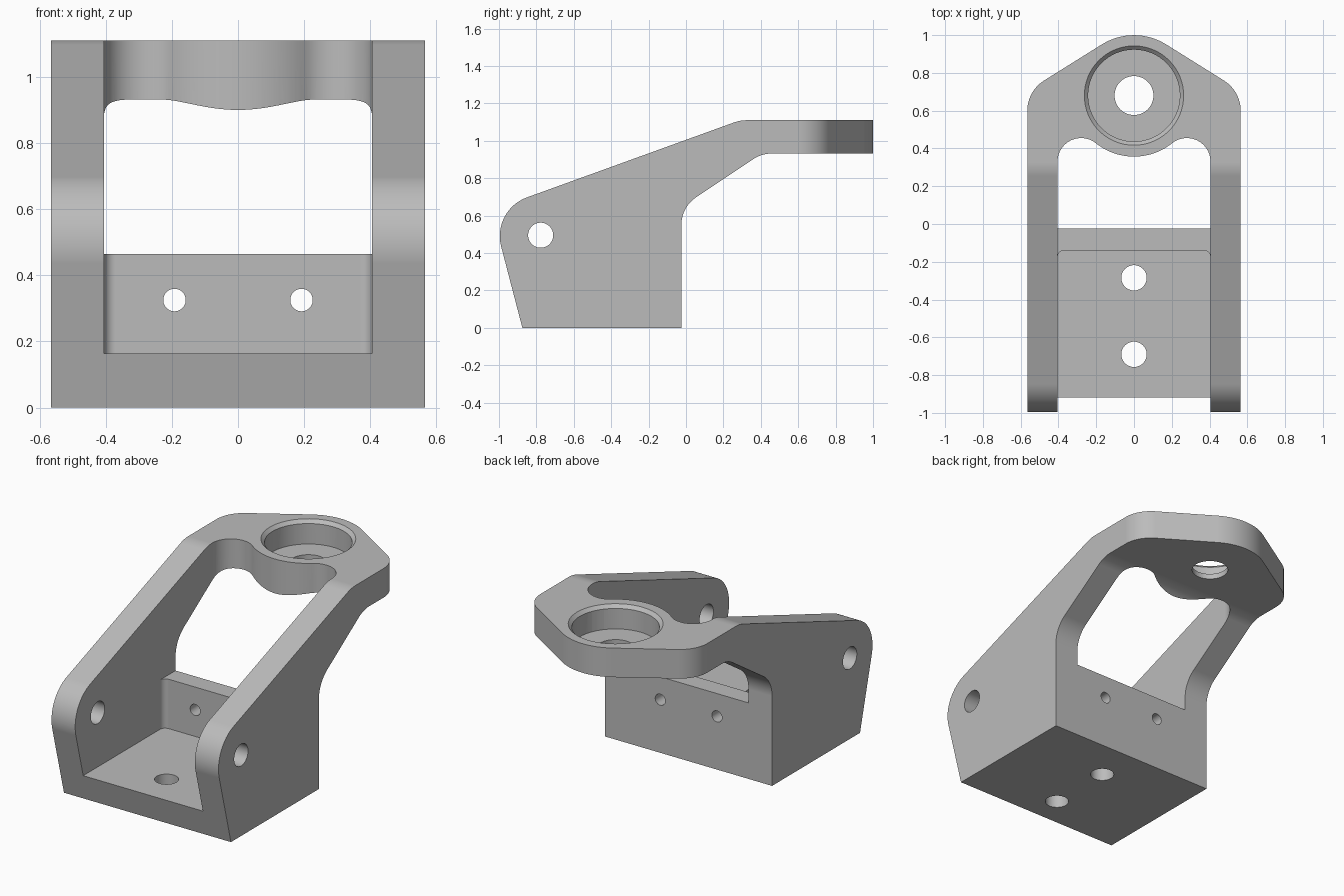
import bpy
import bmesh
import math
from mathutils import Vector

if "Cube" in bpy.data.objects:
    bpy.data.objects.remove(bpy.data.objects["Cube"], do_unlink=True)

grey = bpy.data.materials.new("plain grey")
grey.use_nodes = True
grey.diffuse_color = (0.5, 0.5, 0.5, 1)
grey.node_tree.nodes["Principled BSDF"].inputs["Base Color"].default_value = (0.5, 0.5, 0.5, 1)

PLACE = {"X": lambda u, v, h: (h, u, v),
         "Y": lambda u, v, h: (u, h, v),
         "Z": lambda u, v, h: (u, v, h)}


def arc(cx, cy, r, start, end, steps=24):
    angles = [start + (end - start) * i / steps for i in range(steps + 1)]
    return [(cx + r * math.cos(a), cy + r * math.sin(a)) for a in angles]


def circle(cx, cy, r):
    return arc(cx, cy, r, 0, math.tau, 64)[:-1]


def rounded(corners):
    """Polygon from (u, v, fillet radius) corners."""
    out = []
    for i, (u, v, r) in enumerate(corners):
        p = Vector((u, v))
        if not r:
            out.append((u, v))
            continue
        a = (Vector(corners[i - 1][:2]) - p).normalized()
        b = (Vector(corners[(i + 1) % len(corners)][:2]) - p).normalized()
        half = a.angle(b) / 2
        c = p + (a + b).normalized() * r / math.sin(half)
        s = p + a * r / math.tan(half) - c
        e = p + b * r / math.tan(half) - c
        start = math.atan2(s.y, s.x)
        turn = math.remainder(math.atan2(e.y, e.x) - start, math.tau)
        out += arc(c.x, c.y, r, start, start + turn, 16)
    return out


def prism(name, axis, outline, low, high, top_outline=None):
    bm = bmesh.new()
    place = PLACE[axis]
    a = [bm.verts.new(place(u, v, low)) for u, v in outline]
    b = [bm.verts.new(place(u, v, high)) for u, v in top_outline or outline]
    bm.faces.new(a)
    bm.faces.new(b)
    for i in range(len(a)):
        bm.faces.new((a[i - 1], a[i], b[i], b[i - 1]))
    bmesh.ops.recalc_face_normals(bm, faces=bm.faces)
    mesh = bpy.data.meshes.new(name)
    bm.to_mesh(mesh)
    bm.free()
    mesh.materials.append(grey)
    ob = bpy.data.objects.new(name, mesh)
    bpy.context.collection.objects.link(ob)
    return ob


def combine(target, tool, operation="DIFFERENCE"):
    bpy.ops.object.select_all(action="DESELECT")
    bpy.context.view_layer.objects.active = target
    target.select_set(True)
    mod = target.modifiers.new("cut", "BOOLEAN")
    mod.operation, mod.solver, mod.object = operation, "EXACT", tool
    bpy.ops.object.modifier_apply(modifier=mod.name)
    bpy.data.objects.remove(tool, do_unlink=True)


# Side silhouette, trimmed by the plan outline
bracket = prism("bracket_body", "X", rounded([
    (-0.875, 0, 0), (-0.025, 0, 0), (-0.025, 0.645, 0.18), (0.405, 0.932, 0.18),
    (1.2, 0.932, 0), (1.2, 1.11, 0), (0.29, 1.11, 0.22), (-1.039, 0.629, 0.22)]), -0.8, 0.8)
plan = prism("plan_trim", "Z", rounded([
    (-0.565, -1.3, 0), (0.565, -1.3, 0), (0.565, 0.704, 0.19),
    (0, 1.057, 0.32), (-0.565, 0.704, 0.19)]), -0.3, 1.4)
combine(bracket, plan, "INTERSECT")

# Opening between the arms, with a round boss between two scallops
boss_y, sx, sy, sr = 0.68, 0.28, 0.33, 0.125
lean = math.atan2(boss_y - sy, -sx)
boss_r = math.hypot(sx, boss_y - sy) - sr
right = arc(sx, sy, sr, 0, lean)
boss = arc(0, boss_y, boss_r, lean - math.pi, -lean)[1:-1]
left = [(-u, v) for u, v in reversed(right)]
combine(bracket, prism("arm_gap", "Z", [(-0.405, -1.3), (0.405, -1.3)] + right + boss + left,
                       0.465, 1.4))

# Tray pocket with rounded rear corners
combine(bracket, prism("tray_pocket", "Z", rounded([
    (-0.405, -1.3, 0), (0.405, -1.3, 0), (0.405, -0.14, 0.035), (-0.405, -0.14, 0.035)]),
    0.163, 0.6))

# Bearing seat: chamfered rim, recess and through hole
combine(bracket, prism("rim_chamfer", "Z", circle(0, boss_y, 0.203), 1.05, 1.15,
                       circle(0, boss_y, 0.303)))
combine(bracket, prism("seat_recess", "Z", circle(0, boss_y, 0.243), 0.965, 1.3))
combine(bracket, prism("seat_hole", "Z", circle(0, boss_y, 0.103), 0.8, 1.3))

# Pivot, floor and rear wall holes
combine(bracket, prism("pivot_hole", "X", circle(-0.777, 0.495, 0.067), -0.8, 0.8))
for y in (-0.285, -0.69):
    combine(bracket, prism("floor_hole", "Z", circle(0, y, 0.067), -0.1, 0.3))
for x in (-0.192, 0.192):
    combine(bracket, prism("wall_hole", "Y", circle(x, 0.325, 0.034), -0.3, 0.2))

# Smooth curves, crisp edges
bracket.select_set(True)
bpy.context.view_layer.objects.active = bracket
bpy.ops.object.shade_smooth_by_angle(angle=math.radians(25))
weighted = bracket.modifiers.new("flat_faces", "WEIGHTED_NORMAL")
weighted.keep_sharp = True
